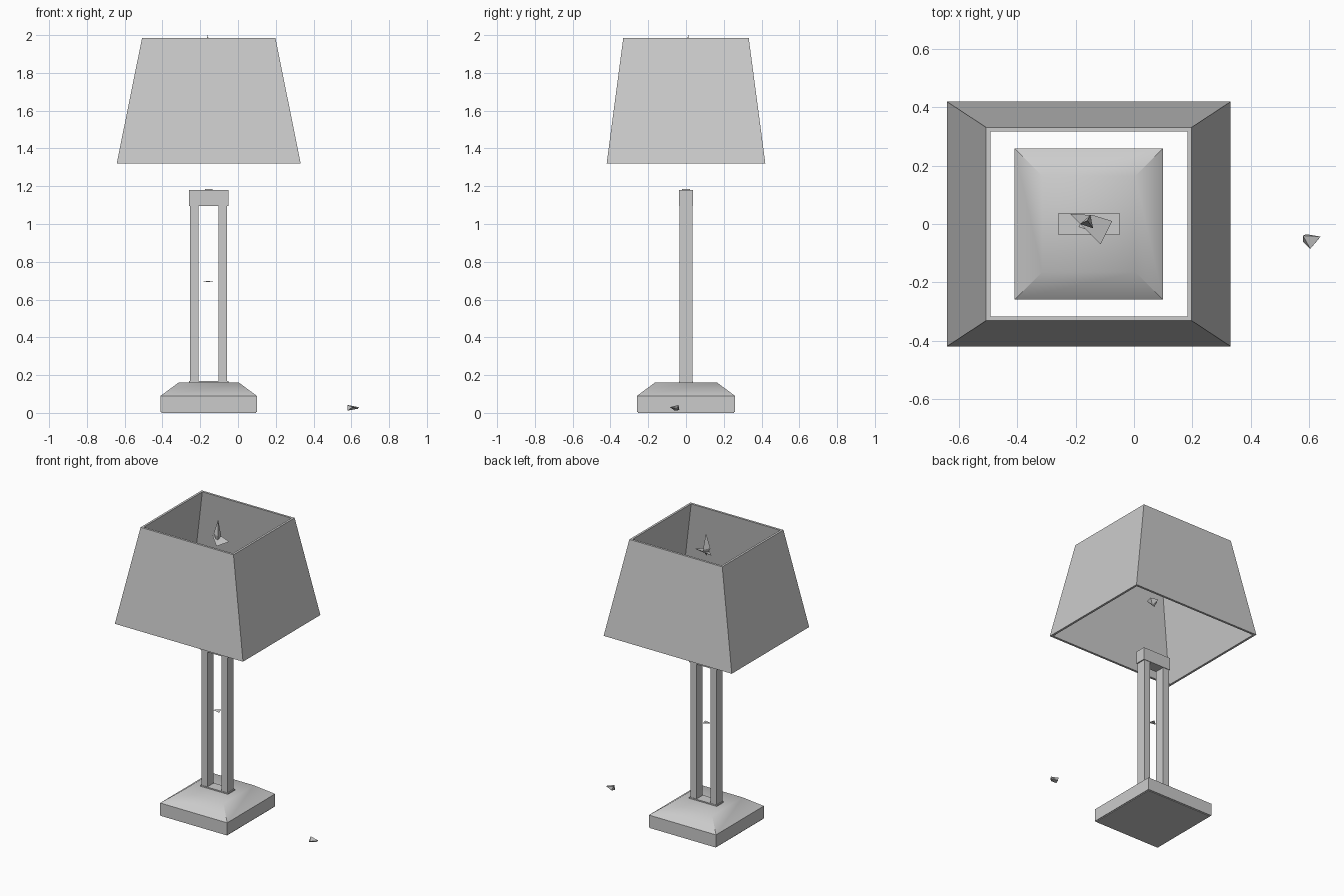
import bpy, bmesh

cube = bpy.data.objects.get("Cube")
if cube:
    bpy.data.objects.remove(cube, do_unlink=True)

CX = -0.155  # lamp axis

grey = bpy.data.materials.new("plain_grey")
grey.use_nodes = True
colour = (0.6, 0.6, 0.6, 1)
grey.diffuse_color = colour
grey.node_tree.nodes["Principled BSDF"].inputs["Base Color"].default_value = colour


def make(name, bm, x=CX, smooth=None):
    """Turn a bmesh into a named grey object."""
    bmesh.ops.recalc_face_normals(bm, faces=bm.faces)
    mesh = bpy.data.meshes.new(name)
    bm.to_mesh(mesh)
    bm.free()
    mesh.materials.append(grey)
    obj = bpy.data.objects.new(name, mesh)
    obj.location.x = x
    bpy.context.collection.objects.link(obj)
    if smooth:
        bpy.ops.object.select_all(action="DESELECT")
        obj.select_set(True)
        bpy.context.view_layer.objects.active = obj
        bpy.ops.object.shade_smooth_by_angle(angle=smooth)
    return obj


def loft(name, rings, closed=False, smooth=None):
    """Stack rectangles (half x, half y, z); cap the ends or join them in a loop."""
    bm = bmesh.new()
    loops = [[bm.verts.new((sx * hx, sy * hy, z))
              for sx, sy in ((-1, -1), (1, -1), (1, 1), (-1, 1))]
             for hx, hy, z in rings]
    pairs = list(zip(loops, loops[1:]))
    if closed:
        pairs.append((loops[-1], loops[0]))
    else:
        bm.faces.new(loops[0])
        bm.faces.new(loops[-1])
    for a, b in pairs:
        for i in range(4):
            j = (i + 1) % 4
            bm.faces.new((a[i], a[j], b[j], b[i]))
    return make(name, bm, smooth=smooth)


def box(name, hx, hy, z0, z1, x=CX):
    obj = loft(name, [(hx, hy, z0), (hx, hy, z1)])
    obj.location.x = x
    return obj


def shard(name, points):
    """Small angular piece: the hull of a few points."""
    bm = bmesh.new()
    for p in points:
        bm.verts.new(p)
    bmesh.ops.convex_hull(bm, input=bm.verts)
    return make(name, bm, x=0)


# Base with sloping shoulders
loft("base", [(0.255, 0.26, 0.005), (0.255, 0.26, 0.09), (0.16, 0.165, 0.16)], smooth=0.75)
box("base_underside", 0.25, 0.255, 0, 0.006)

# Stem: foot plate, two posts and a cap
box("foot_plate", 0.105, 0.037, 0.155, 0.168)
for side, x in (("right", -0.232), ("left", -0.08)):
    box(side + "_post", 0.023, 0.034, 0.16, 1.1, x)
box("stem_cap", 0.105, 0.037, 1.095, 1.18)
box("cap_washer", 0.02, 0.02, 1.178, 1.184)

# Hollow tapered shade with a thin wall
loft("shade", [(0.487, 0.42, 1.32), (0.353, 0.332, 1.985),
               (0.338, 0.317, 1.985), (0.472, 0.405, 1.32)], closed=True)

# Small fittings
shard("switch", [(-0.185, -0.01, 0.694), (-0.13, -0.02, 0.694),
                 (-0.145, 0.025, 0.694), (-0.16, 0, 0.699)])
shard("bulb_holder", [(-0.19, -0.01, 1.57), (-0.13, -0.03, 1.57), (-0.12, 0.02, 1.57),
                      (-0.17, 0.03, 1.57), (-0.165, 0, 1.53), (-0.14, 0.01, 1.53)])
shard("finial_spike", [(-0.16, 0.012, 2.0), (-0.185, 0, 1.9),
                       (-0.14, -0.015, 1.9), (-0.15, 0.03, 1.89), (-0.155, 0, 1.84)])
shard("finial_collar", [(-0.22, 0.035, 1.87), (-0.075, 0.01, 1.87),
                        (-0.115, -0.07, 1.86), (-0.14, 0.03, 1.88)])
shard("cord_plug", [(0.58, -0.04, 0.042), (0.58, -0.06, 0.012), (0.605, -0.085, 0.03),
                    (0.64, -0.043, 0.03), (0.635, -0.05, 0.022), (0.59, -0.035, 0.015)])
